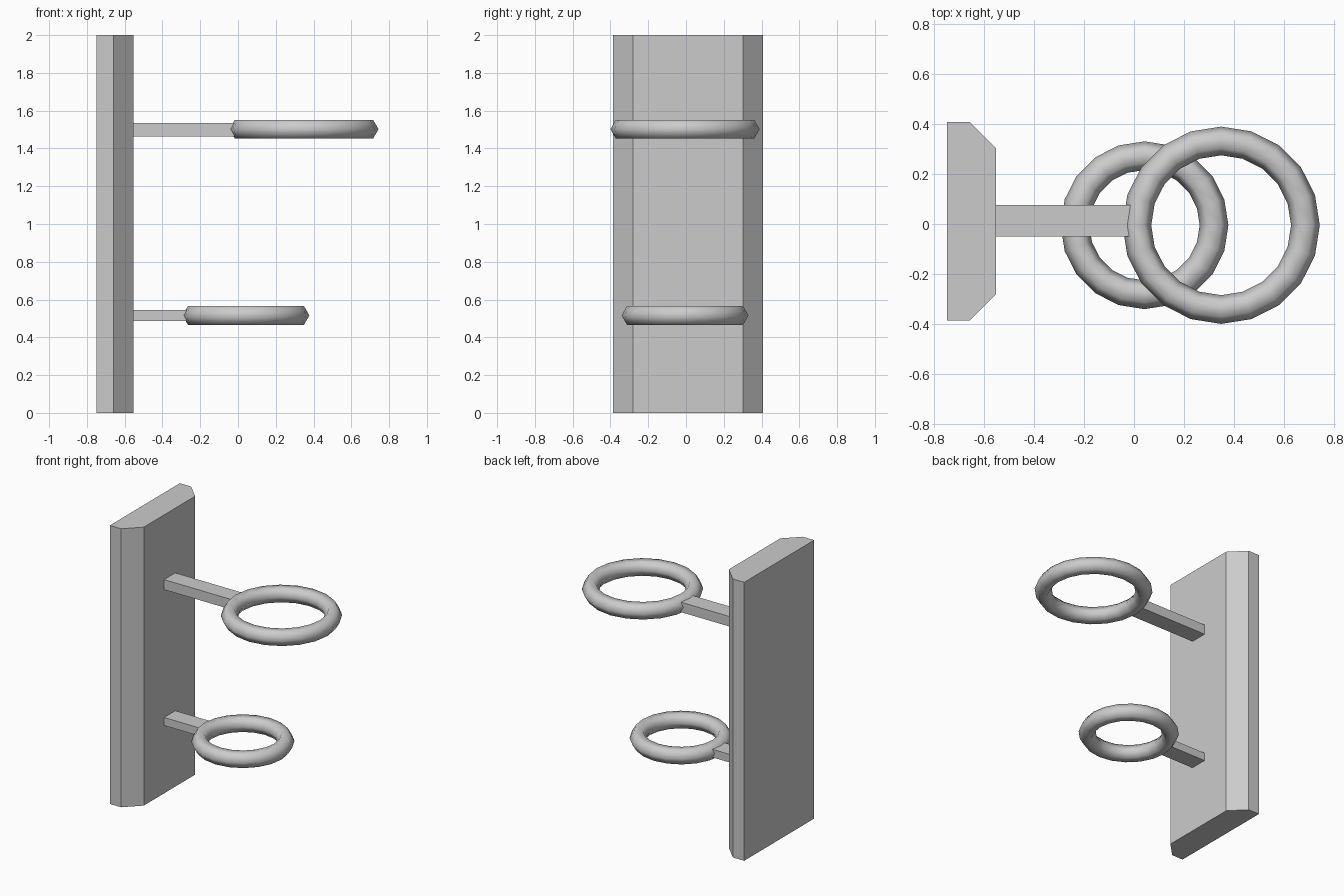
import bpy, bmesh

if "Cube" in bpy.data.objects:
    bpy.data.objects.remove(bpy.data.objects["Cube"])


def prism(name, profile, z0, z1):
    """Extrude an xy outline from z0 to z1."""
    bm = bmesh.new()
    base = bm.faces.new([bm.verts.new((x, y, z0)) for x, y in profile])
    top = bmesh.ops.extrude_face_region(bm, geom=[base])["geom"]
    bmesh.ops.translate(bm, vec=(0, 0, z1 - z0),
                        verts=[v for v in top if isinstance(v, bmesh.types.BMVert)])
    bmesh.ops.recalc_face_normals(bm, faces=bm.faces[:])
    mesh = bpy.data.meshes.new(name)
    bm.to_mesh(mesh)
    bm.free()
    obj = bpy.data.objects.new(name, mesh)
    bpy.context.collection.objects.link(obj)
    return obj


def ring(name, center, outer_radius, tube=0.0575):
    """Smooth-shaded low-poly ring with a hexagonal tube."""
    bpy.ops.mesh.primitive_torus_add(location=center, major_segments=20, minor_segments=6,
                                     major_radius=outer_radius - tube, minor_radius=tube)
    obj = bpy.context.object
    obj.name = obj.data.name = name
    bpy.ops.object.shade_smooth()
    return obj


# Wall plate with chamfered front edges
BACK, FACE, SIDE, MID, HALF, CHAMFER = -0.748, -0.552, -0.658, 0.011, 0.397, 0.106
prism("wall_plate", [(BACK, MID - HALF), (SIDE, MID - HALF), (FACE, MID - HALF + CHAMFER),
                     (FACE, MID + HALF - CHAMFER), (SIDE, MID + HALF), (BACK, MID + HALF)], 0, 2)

# Each holder: a ring on an arm whose end is buried in the ring's tube
holders = [
    ("upper", (0.349, -0.005, 1.502), 0.395, 1.463, 1.535),
    ("lower", (0.042, -0.005, 0.516), 0.336, 0.487, 0.545),
]
for level, center, radius, z0, z1 in holders:
    ring(level + "_ring", center, radius)
    tip = center[0] - radius + 0.05
    prism(level + "_arm", [(FACE, -0.05), (tip, -0.05), (tip, 0.077), (FACE, 0.077)], z0, z1)
